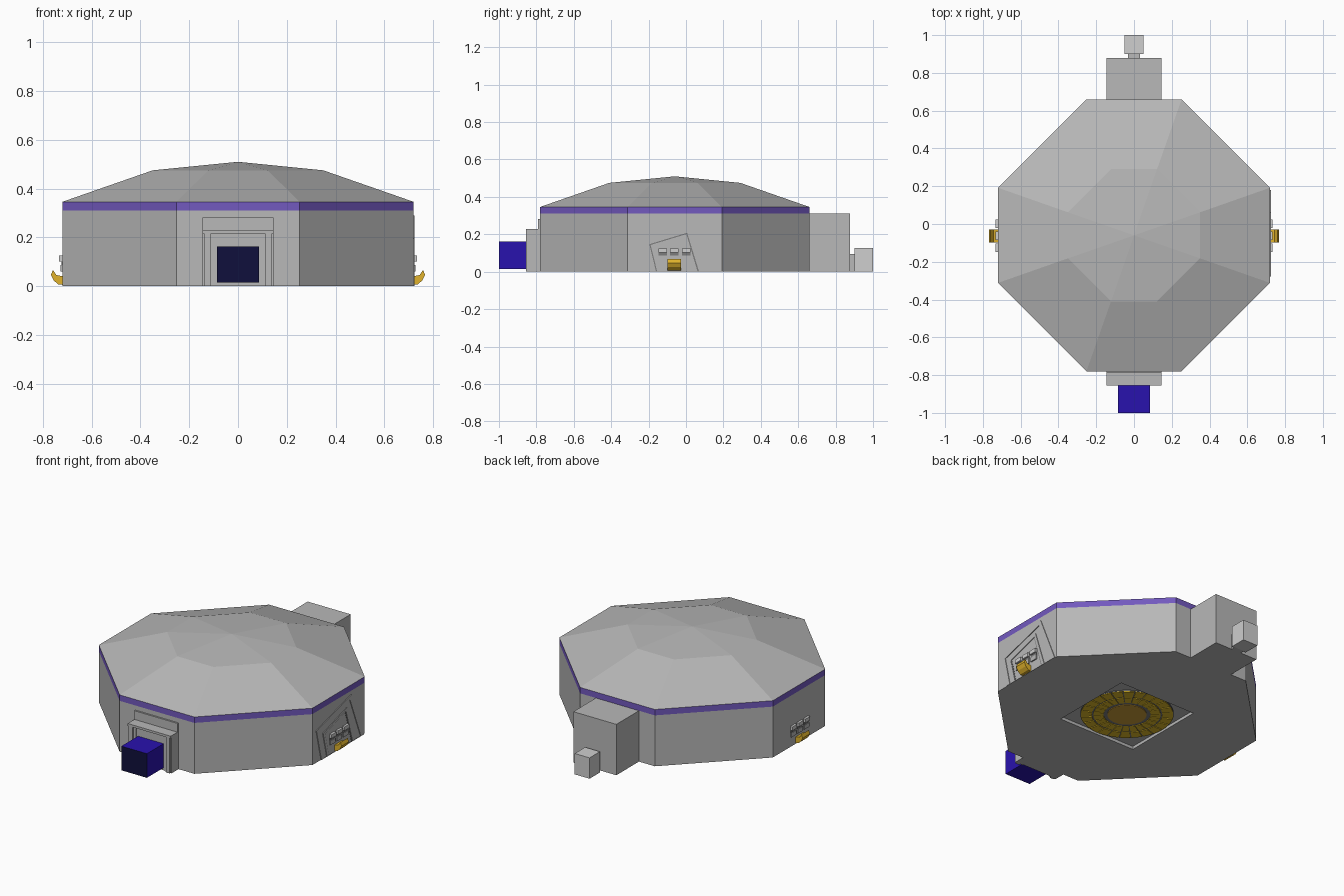
import bpy, bmesh, math

if "Cube" in bpy.data.objects:
    bpy.data.objects.remove(bpy.data.objects["Cube"])

CY = -0.06  # centre of the octagonal hall


def mat(name, r, g, b):
    m = bpy.data.materials.new(name)
    m.diffuse_color = (r, g, b, 1)
    m.use_nodes = True
    m.node_tree.nodes["Principled BSDF"].inputs["Base Color"].default_value = m.diffuse_color
    return m


STONE = mat("stone grey", 0.48, 0.48, 0.48)
PALE = mat("pale grey", 0.62, 0.62, 0.62)
DARK = mat("dark grey", 0.2, 0.2, 0.2)
PURPLE = mat("purple", 0.17, 0.10, 0.52)
BLUE = mat("deep blue", 0.022, 0.006, 0.42)
NAVY = mat("navy", 0.005, 0.005, 0.045)
GOLD = mat("gold", 0.75, 0.45, 0.025)
YELLOW = mat("old gold", 0.72, 0.48, 0.02)
BRONZE = mat("bronze", 0.6, 0.34, 0.04)


def finish(name, bm, *mats):
    bmesh.ops.recalc_face_normals(bm, faces=bm.faces)
    me = bpy.data.meshes.new(name)
    bm.to_mesh(me)
    bm.free()
    ob = bpy.data.objects.new(name, me)
    for m in mats:
        me.materials.append(m)
    bpy.context.collection.objects.link(ob)
    return ob


def box(name, x0, x1, y0, y1, z0, z1, *mats):
    bm = bmesh.new()
    bmesh.ops.create_cube(bm, size=1)
    for v in bm.verts:
        v.co = (x0 + (v.co.x + .5) * (x1 - x0), y0 + (v.co.y + .5) * (y1 - y0),
                z0 + (v.co.z + .5) * (z1 - z0))
    return finish(name, bm, *mats)


def loft(bm, rings, closed=False):
    """Join equal rings of points; cap the ends, or close ring to ring."""
    vs = [[bm.verts.new(p) for p in r] for r in rings]
    n = len(vs[0])
    for a, b in zip(vs, vs[1:] + ([vs[0]] if closed else [])):
        for i in range(n):
            j = (i + 1) % n
            bm.faces.new((a[i], a[j], b[j], b[i]))
    if not closed:
        bm.faces.new(vs[0])
        bm.faces.new(vs[-1])


def octagon(h, c, z):
    pts = [(h, -c), (h, c), (c, h), (-c, h), (-h, c), (-h, -c), (-c, -h), (c, -h)]
    return [(x, y + CY, z) for x, y in pts]


# octagonal hall with the purple band under the eaves
bm = bmesh.new()
loft(bm, [octagon(.72, .252, z) for z in (0, .31, .346)])
for f in bm.faces:
    if f.calc_center_median().z > .311 and f.calc_center_median().z < .345:
        f.material_index = 1
hall = finish("hall_walls", bm, STONE, PURPLE)

# square pit under the floor
pit = box("pit_cutter", -.26, .26, CY - .2, CY + .32, -.05, .018, STONE)
pit.hide_render = True
mod = hall.modifiers.new("pit", 'BOOLEAN')
mod.operation, mod.object, mod.solver = 'DIFFERENCE', pit, 'EXACT'
pit.location.y = -.06
bpy.context.view_layer.objects.active = hall
bpy.ops.object.modifier_apply(modifier="pit")
bpy.data.objects.remove(pit)

# faceted two-pitch roof
bm = bmesh.new()
loft(bm, [octagon(.72, .252, .346), octagon(.35, .122, .475)])
top = max(bm.faces, key=lambda f: f.calc_center_median().z)
bmesh.ops.poke(bm, faces=[top])
max(bm.verts, key=lambda v: v.co.z - (v.co.xy.length * .1)).co = (0, CY, .51)
finish("roof", bm, STONE)


# ring medallion inside the pit
def wedge(bm, r0, r1, a0, a1, z0, z1, steps):
    rings = []
    for i in range(steps + 1):
        a = a0 + (a1 - a0) * i / steps
        c, s = math.cos(a), math.sin(a)
        rings.append([(r * c, CY + r * s, z)
                      for r, z in ((r0, z0), (r1, z0), (r1, z1), (r0, z1))])
    loft(bm, rings)


T = 2 * math.pi
bm = bmesh.new()
wedge(bm, 0, .258, 0, T, .012, .017, 48)
finish("medallion_base", bm, DARK)
bm = bmesh.new()
for i in range(24):
    wedge(bm, .195, .255, T * (i + .06) / 24, T * (i + .94) / 24, .008, .013, 2)
    wedge(bm, .130, .185, T * (i + .06) / 24, T * (i + .94) / 24, .008, .013, 2)
finish("medallion_segments", bm, YELLOW)
bm = bmesh.new()
wedge(bm, 0, .108, 0, T, .008, .013, 48)
finish("medallion_disc", bm, BRONZE)

# rear blocks
box("rear_block", -.145, .145, .64, .878, 0, .31, STONE)
box("rear_neck", -.032, .032, .87, .905, 0, .095, STONE)
box("rear_small_block", -.05, .05, .9, 1, 0, .127, PALE)

# front porch: body, stepped pillars, beam and wall plaque
box("porch_body", -.1, .1, -.84, -.77, 0, .225, STONE)
for s in (-1, 1):
    for k, (a, b, y) in enumerate(((.095, .112, -.845), (.112, .138, -.855), (.138, .145, -.848))):
        box("porch_pillar", *sorted((s * a, s * b)), y, -.77, 0, .225, STONE)
box("porch_beam", -.145, .145, -.855, -.77, .215, .229, STONE)
box("porch_plaque", -.145, .145, -.79, -.77, .229, .282, STONE)

# blue box in the doorway with a navy front
portal = box("door_box", -.086, .086, -1, -.84, .015, .162, BLUE, NAVY)
for f in portal.data.polygons:
    f.material_index = 1 if f.normal.y < -.5 else 0


# skewed frame on the right wall
def frame(name, outer, inner, depth, m):
    bm = bmesh.new()
    loft(bm, [[(x, y, z) for y, z in p] for x, p in
              ((.715, outer), (.72 + depth, outer), (.72 + depth, inner), (.715, inner))],
         closed=True)
    finish(name, bm, m)


frame("outer_frame", [(-.23, 0), (-.278, .195), (.06, .289), (.18, 0)],
      [(-.205, 0), (-.245, .18), (.045, .262), (.15, 0)], .004, STONE)
frame("inner_frame", [(-.176, 0), (-.214, .155), (.016, .225), (.09, 0)],
      [(-.160, 0), (-.196, .147), (.006, .208), (.07, 0)], .004, STONE)
frame("frame_groove", [(-.160, 0), (-.196, .147), (.006, .208), (.07, 0)],
      [(-.154, 0), (-.189, .143), (.002, .201), (.062, 0)], .001, DARK)

# side vents and golden hooks, mirrored left and right
HOOK = [(.715, .005), (.738, .008), (.756, .024), (.767, .046),
        (.759, .067), (.745, .046), (.715, .04)]
for s in (-1, 1):
    for y in (-.125, -.062, .001):
        for z0, z1, x, m in ((.06, .086, .728, STONE), (.086, .102, .724, DARK),
                             (.102, .125, .734, PALE)):
            box("side_vent", *sorted((s * .715, s * x)), y - .023, y + .023, z0, z1, m)
    bm = bmesh.new()
    loft(bm, [[(s * x, y, z) for x, z in HOOK] for y in (-.098, -.028)])
    finish("gold_hook", bm, GOLD)
